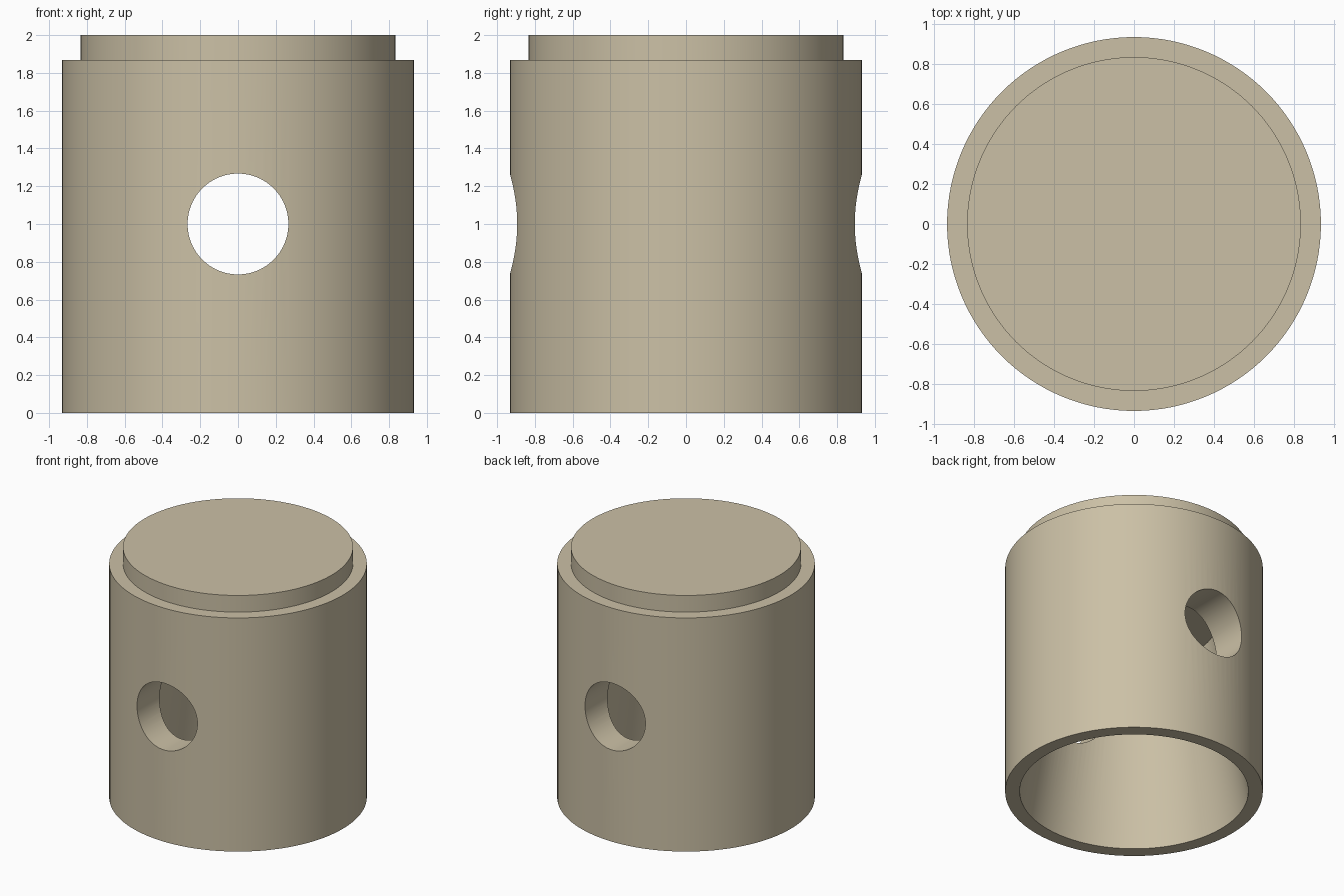
import bpy, bmesh, math

if "Cube" in bpy.data.objects:
    bpy.data.objects.remove(bpy.data.objects["Cube"])

SEGMENTS = 128


def lathe(name, profile):
    """Revolve an (r, z) profile about the z axis into a closed solid."""
    bm = bmesh.new()
    verts = [bm.verts.new((r, 0, z)) for r, z in profile]
    edges = [bm.edges.new(pair) for pair in zip(verts, verts[1:])]
    bmesh.ops.spin(bm, geom=verts + edges, cent=(0, 0, 0), axis=(0, 0, 1),
                   angle=math.tau, steps=SEGMENTS, use_duplicate=False)
    bmesh.ops.remove_doubles(bm, verts=bm.verts, dist=1e-4)
    bmesh.ops.recalc_face_normals(bm, faces=bm.faces)
    mesh = bpy.data.meshes.new(name)
    bm.to_mesh(mesh)
    bm.free()
    obj = bpy.data.objects.new(name, mesh)
    bpy.context.collection.objects.link(obj)
    return obj


# Piston: stepped crown, outer skirt, and tapered cavity open at the bottom
piston = lathe("piston", [
    (0, 2.0), (0.833, 2.0), (0.833, 1.867), (0.933, 1.867),
    (0.933, 0), (0.828, 0), (0.595, 1.40), (0, 1.40)])

# Pin hole running front to back through both walls
bpy.ops.mesh.primitive_cylinder_add(vertices=96, radius=0.267, depth=3,
                                    location=(0, 0, 1),
                                    rotation=(math.pi / 2, 0, 0))
cutter = bpy.context.object
bpy.context.view_layer.objects.active = piston
cut = piston.modifiers.new("pin_hole", 'BOOLEAN')
cut.operation = 'DIFFERENCE'
cut.solver = 'EXACT'
cut.object = cutter
bpy.ops.object.modifier_apply(modifier=cut.name)
bpy.data.objects.remove(cutter)

# Tan metal colour
tan = bpy.data.materials.new("tan_metal")
tan.diffuse_color = (0.6, 0.53, 0.38, 1)
tan.use_nodes = True
tan.node_tree.nodes["Principled BSDF"].inputs["Base Color"].default_value = tan.diffuse_color
piston.data.materials.clear()
piston.data.materials.append(tan)

# Smooth walls with crisp rims
bpy.ops.object.select_all(action='DESELECT')
piston.select_set(True)
bpy.context.view_layer.objects.active = piston
bpy.ops.object.shade_smooth_by_angle(angle=math.radians(30))
